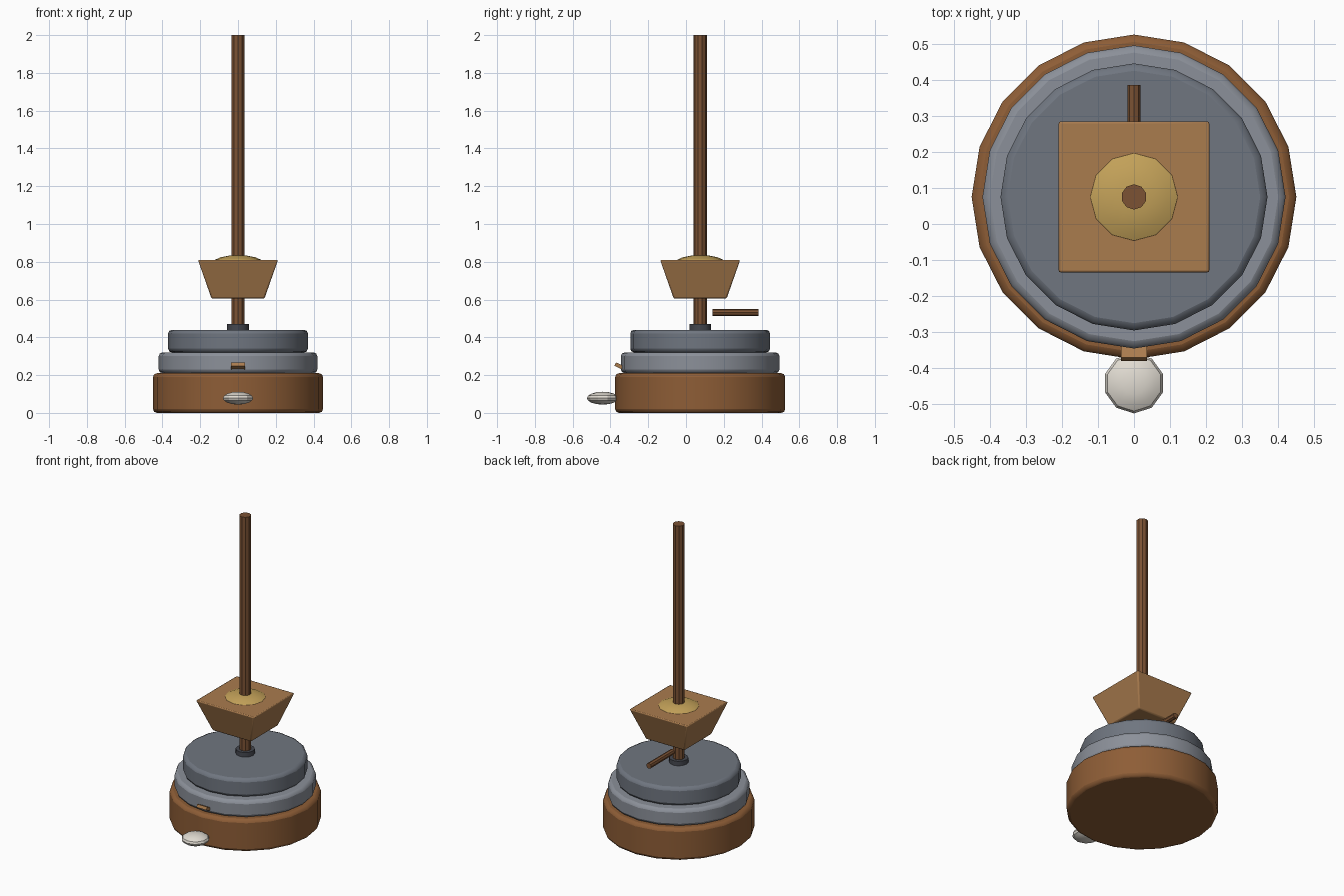
import bpy, math

if "Cube" in bpy.data.objects:
    bpy.data.objects.remove(bpy.data.objects["Cube"])

CY = 0.075  # y of the mill axis


def mat(name, rgb):
    m = bpy.data.materials.new(name)
    m.diffuse_color = (*rgb, 1)
    m.use_nodes = True
    m.node_tree.nodes["Principled BSDF"].inputs["Base Color"].default_value = m.diffuse_color
    return m


WOOD = mat("oak", (0.27, 0.11, 0.037))
DARK = mat("dark_wood", (0.2, 0.085, 0.034))
PALE = mat("pale_wood", (0.40, 0.20, 0.076))
STONE = mat("stone", (0.16, 0.18, 0.215))
LIGHT = mat("light_stone", (0.26, 0.28, 0.32))
IRON = mat("iron", (0.06, 0.065, 0.08))
GRAIN = mat("grain", (0.55, 0.36, 0.1))
FLOUR = mat("flour", (0.75, 0.71, 0.64))


def finish(name, material, bevel=0):
    o = bpy.context.object
    o.name = name
    o.data.materials.append(material)
    bpy.ops.object.transform_apply(location=False, rotation=True, scale=True)
    if bevel:
        b = o.modifiers.new("bevel", 'BEVEL')
        b.width = bevel
        b.segments = 2
        b.limit_method = 'ANGLE'
        b.angle_limit = math.radians(40)
    bpy.ops.object.shade_smooth_by_angle(angle=math.radians(30))
    return o


def disc(name, r, z0, z1, sides, material, bevel=0):
    bpy.ops.mesh.primitive_cylinder_add(vertices=sides, radius=r, depth=z1 - z0,
                                        location=(0, CY, (z0 + z1) / 2))
    return finish(name, material, bevel)


def mound(name, loc, r, h, sides, material):
    bpy.ops.mesh.primitive_uv_sphere_add(segments=sides, ring_count=8, radius=1, location=loc)
    bpy.context.object.scale = (r, r, h)
    return finish(name, material)


# stacked base, stones, collar and shaft
disc("base", 0.45, 0.0, 0.21, 20, WOOD, 0.02)
disc("lower_stone", 0.42, 0.21, 0.32, 20, LIGHT, 0.02)
disc("upper_stone", 0.37, 0.32, 0.44, 20, STONE, 0.02)
disc("collar", 0.057, 0.44, 0.47, 12, IRON)
disc("shaft", 0.035, 0.42, 2.0, 10, DARK)

# tapered square hopper with grain
bpy.ops.mesh.primitive_cone_add(vertices=4, radius1=0.14 * math.sqrt(2), radius2=0.212 * math.sqrt(2),
                                depth=0.205, location=(0, CY, 0.7075),
                                rotation=(0, 0, math.radians(45)))
finish("hopper", PALE, 0.008)
mound("grain_heap", (0, CY, 0.797), 0.13, 0.038, 12, GRAIN)

# handle bar behind the shaft
bpy.ops.mesh.primitive_cylinder_add(vertices=8, radius=0.018, depth=0.245,
                                    location=(0, 0.2625, 0.532), rotation=(math.pi / 2, 0, 0))
finish("handle", DARK)

# tilted spout at the front
bpy.ops.mesh.primitive_cube_add(size=1, location=(0, -0.325, 0.235),
                                rotation=(math.radians(-25), 0, 0))
bpy.context.object.scale = (0.072, 0.11, 0.02)
finish("spout", PALE)

# flour pile
mound("flour_pile", (0, -0.441, 0.078), 0.084, 0.034, 10, FLOUR)
